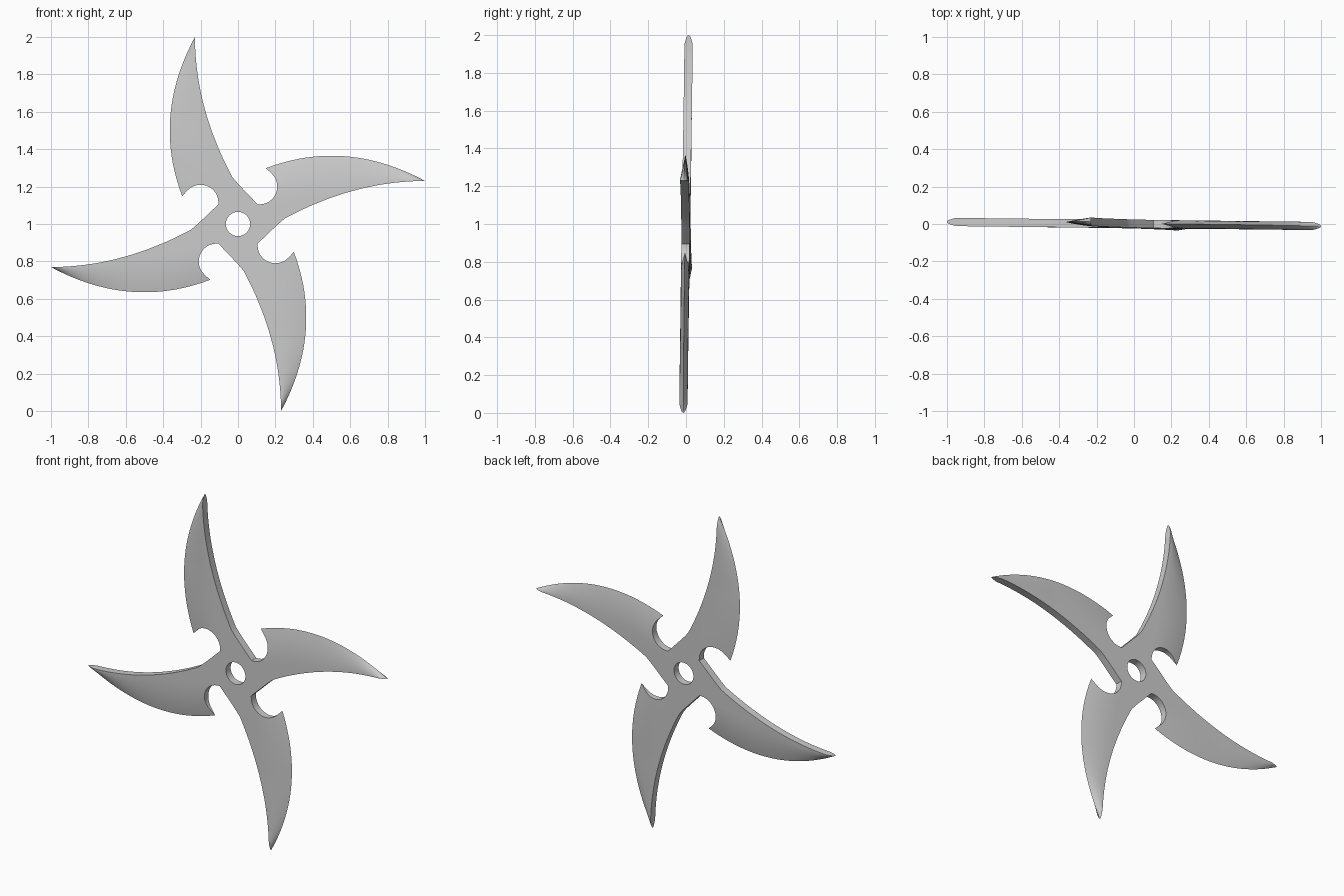
import bpy, bmesh, math

if "Cube" in bpy.data.objects:
    bpy.data.objects.remove(bpy.data.objects["Cube"])

T = 0.022      # half thickness
COLS = 12      # columns across each blade


def inner_x(v):
    """Concave edge, running down into the hub."""
    if v >= 0.25:
        return -0.23 + 0.2 * ((1 - v) / 0.75) ** 2
    if v >= 0.21:
        return -0.03 + (0.25 - v) / 0.04 * 0.035
    return 0.005 + (0.21 - v) / 0.105 * 0.1


def outer_x(v):
    """Convex cutting edge."""
    return -0.365 + 0.54 * (v - 0.5) ** 2


def half_thickness(x, v):
    """Full in the hub and concave side, thinning to the convex edge and tip."""
    width = max(min(inner_x(v) - outer_x(v), 0.2), 1e-5) if v > 0.25 else 0.2
    f = max(0.0, min(1.0, (x - outer_x(v)) / width))
    tip = math.sqrt(max(0.0, min(1.0, (1 - v) / 0.05)))
    return T * (1 - (1 - f) ** 2) * tip


def lerp_row(a, b):
    return [(a[0] + (b[0] - a[0]) * k / COLS, a[1] + (b[1] - a[1]) * k / COLS)
            for k in range(COLS + 1)]


# rows of one blade sector, from tip to centre hole
rows = []
for i in range(29):
    q = (i / 28) ** 1.5
    vo, vi = 1 - 0.85 * q, 1 - 0.6 * q
    rows.append(lerp_row((outer_x(vo), vo), (inner_x(vi), vi)))
# rows along the round notch
NOTCH = 16
for j in range(NOTCH):
    a = math.radians(135 - 141 * j / (NOTCH - 1))
    v = 0.40 - 0.295 * (j + 1) / NOTCH
    p = (-0.2 + 0.095 * math.cos(a), 0.115 + 0.095 * math.sin(a))
    if j == NOTCH - 1:
        p, v = (-0.105, 0.105), 0.105
    rows.append(lerp_row(p, (inner_x(v), v)))
# hole rim
rows.append([(0.065 * math.cos(math.radians(135 - 90 * k / COLS)),
              0.065 * math.sin(math.radians(135 - 90 * k / COLS)))
             for k in range(COLS + 1)])

# four sectors, front and back skins
bm = bmesh.new()
pairs = []     # wall strips: lists of (front, back) vertices
for turn in range(4):
    ca, sa = round(math.cos(turn * math.pi / 2)), round(math.sin(turn * math.pi / 2))
    skins = []
    for side in (-1, 1):
        grid = []
        for r, row in enumerate(rows):
            line = []
            for x, v in row:
                t = T if r >= len(rows) - 2 else half_thickness(x, v)
                X, V = x * ca - v * sa, x * sa + v * ca
                y = side * t - 0.014 * X + 0.011 * V
                line.append(bm.verts.new((X, y, V + 1)))
            grid.append(line)
        for r in range(len(grid) - 1):
            for k in range(COLS):
                bm.faces.new((grid[r][k], grid[r][k + 1],
                              grid[r + 1][k + 1], grid[r + 1][k]))
        skins.append(grid)
    f, b = skins
    last = len(rows) - 1
    pairs.append([(f[r][0], b[r][0]) for r in range(last)])          # convex edge and notch
    pairs.append([(f[r][COLS], b[r][COLS]) for r in range(last)])    # concave edge
    pairs.append(list(zip(f[last], b[last])))                        # hole

# side walls
for strip in pairs:
    for (a, b), (c, d) in zip(strip, strip[1:]):
        bm.faces.new((a, c, d, b))

bmesh.ops.remove_doubles(bm, verts=bm.verts, dist=1e-4)
bmesh.ops.dissolve_degenerate(bm, edges=bm.edges, dist=1e-5)
bmesh.ops.recalc_face_normals(bm, faces=bm.faces)

mesh = bpy.data.meshes.new("throwing_star")
bm.to_mesh(mesh)
bm.free()
star = bpy.data.objects.new("throwing_star", mesh)
bpy.context.collection.objects.link(star)
bpy.context.view_layer.objects.active = star
star.select_set(True)
bpy.ops.object.shade_smooth_by_angle(angle=math.radians(20))
